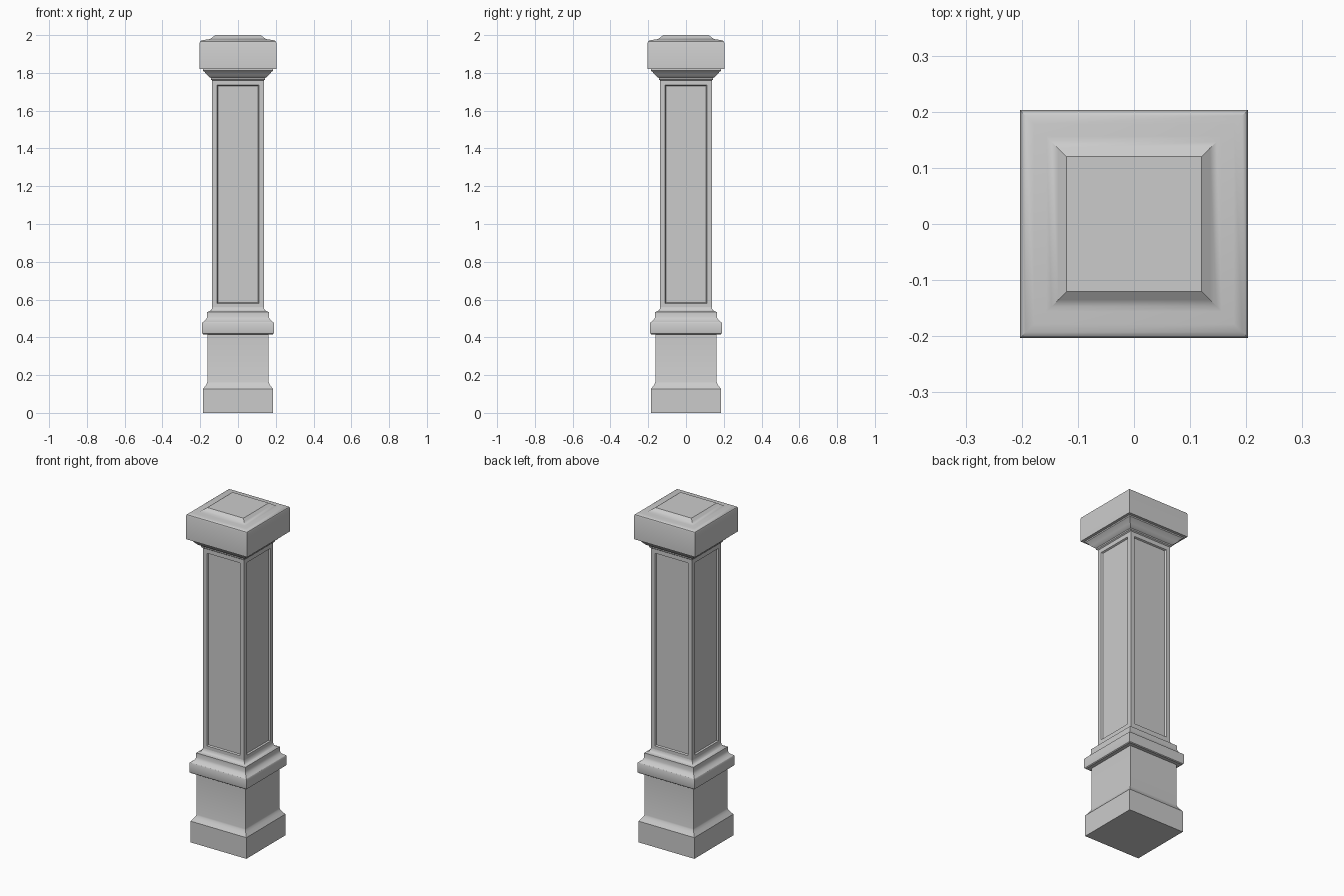
import bpy, bmesh, math

if "Cube" in bpy.data.objects:
    bpy.data.objects.remove(bpy.data.objects["Cube"])


def square_lathe(name, profile, cap_bottom=False, cap_top=False, panel_face=None):
    """Sweep a (half_width, z) profile around a square plan."""
    bm = bmesh.new()
    rings = [[bm.verts.new((sx * h, sy * h, z))
              for sx, sy in ((-1, -1), (1, -1), (1, 1), (-1, 1))] for h, z in profile]
    for a, b in zip(rings, rings[1:]):
        for i in range(4):
            j = (i + 1) % 4
            bm.faces.new((a[i], a[j], b[j], b[i]))
    if cap_bottom:
        bm.faces.new(rings[0][::-1])
    if cap_top:
        bm.faces.new(rings[-1])
    bm.normal_update()
    if panel_face:
        # Sunken panel with a sloped border on each side
        side, low, high, depth = panel_face
        faces = list(bm.faces)
        bmesh.ops.inset_individual(bm, faces=faces, thickness=side)
        for v in {v for f in faces for v in f.verts}:
            v.co.z = low if v.co.z < 1 else high
        bmesh.ops.inset_individual(bm, faces=faces, thickness=0.006, depth=-depth)
    mesh = bpy.data.meshes.new(name)
    bm.to_mesh(mesh)
    bm.free()
    obj = bpy.data.objects.new(name, mesh)
    bpy.context.collection.objects.link(obj)
    bpy.ops.object.select_all(action='DESELECT')
    obj.select_set(True)
    bpy.context.view_layer.objects.active = obj
    bpy.ops.object.shade_smooth_by_angle(angle=math.radians(28))
    return obj


# Plinth with a coved top, pedestal block and collar moulding
square_lathe("pedestal", [
    (0.185, 0), (0.185, 0.127), (0.179, 0.135), (0.170, 0.147), (0.164, 0.158),
    (0.162, 0.165), (0.162, 0.415), (0.183, 0.415), (0.188, 0.419), (0.190, 0.426),
    (0.190, 0.474), (0.187, 0.480), (0.178, 0.486), (0.168, 0.496), (0.163, 0.508),
    (0.163, 0.534), (0.152, 0.537), (0.144, 0.543), (0.139, 0.551), (0.137, 0.560)],
    cap_bottom=True)

# Panelled shaft
square_lathe("shaft", [(0.137, 0.56), (0.137, 1.76)],
             panel_face=(0.038, 0.58, 1.735, 0.009))

# Flared neck, square block and stepped top
square_lathe("capital", [
    (0.137, 1.760), (0.144, 1.765), (0.144, 1.773), (0.154, 1.779), (0.164, 1.789),
    (0.176, 1.804), (0.186, 1.812), (0.186, 1.820), (0.203, 1.820), (0.203, 1.960),
    (0.200, 1.967), (0.193, 1.972), (0.178, 1.975), (0.156, 1.977), (0.147, 1.980),
    (0.135, 1.989), (0.120, 2.0)], cap_top=True)
